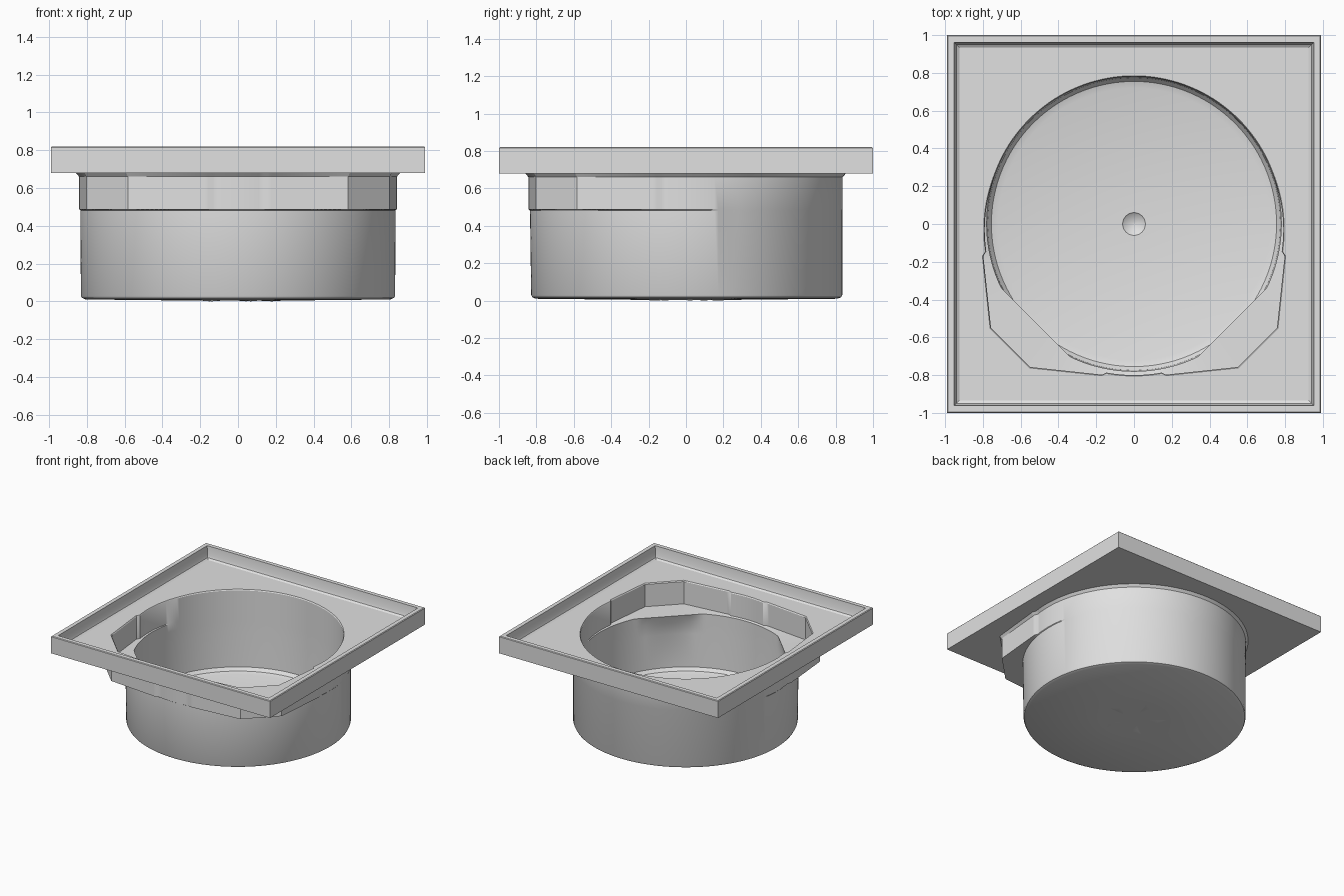
import bpy, bmesh, math
from mathutils import Vector

cube = bpy.data.objects.get("Cube")
if cube:
    bpy.data.objects.remove(cube, do_unlink=True)

# One plain grey for the whole basin
grey = bpy.data.materials.new("light_grey")
grey.use_nodes = True
colour = (0.75, 0.75, 0.75, 1)
grey.diffuse_color = colour
grey.node_tree.nodes["Principled BSDF"].inputs["Base Color"].default_value = colour

SEGMENTS = 240
ANGLES = [2 * math.pi * i / SEGMENTS for i in range(SEGMENTS)]


def finish(name, bm):
    bmesh.ops.recalc_face_normals(bm, faces=bm.faces[:])
    mesh = bpy.data.meshes.new(name)
    bm.to_mesh(mesh)
    bm.free()
    mesh.materials.append(grey)
    obj = bpy.data.objects.new(name, mesh)
    bpy.context.collection.objects.link(obj)
    bpy.ops.object.select_all(action='DESELECT')
    obj.select_set(True)
    bpy.context.view_layer.objects.active = obj
    bpy.ops.object.shade_smooth_by_angle(angle=math.radians(32))
    return obj


# Outline rules: each gives the (x, y) points of one ring
def circle(rear, front=None):
    front = rear if front is None else front
    ring = []
    for a in ANGLES:
        t = min(1, max(0, 0.5 - 1.5 * math.sin(a)))
        r = rear + (front - rear) * t
        ring.append(Vector((r * math.cos(a), r * math.sin(a))))
    return ring


def square(hx, hy):
    ring = []
    for a in ANGLES:
        c, s = math.cos(a), math.sin(a)
        m = max(abs(c), abs(s))
        ring.append(Vector((hx * c / m, hy * s / m)))
    return ring


def with_pockets(ring, start, corner):
    """Push the two front corners of a ring out to a chamfered pocket."""
    pts = [Vector(start), Vector(corner), Vector(corner[::-1]), Vector(start[::-1])]
    low = math.atan2(start[1], start[0])
    out = []
    for p in ring:
        d = Vector((abs(p.x), -p.y)).normalized()
        angle = math.atan2(d.y, d.x)
        r = p.length
        if low < angle < math.pi / 2 - low:
            hits = [a.cross(b) / d.cross(b - a) for a, b in zip(pts, pts[1:])]
            r = max(r, min(hits))
        out.append(p.normalized() * r)
    return out


def with_chords(ring, reach):
    """Cut the two front corners of a ring back to a diagonal chord."""
    out = []
    for p in ring:
        diagonal = (abs(p.x) - p.y) / math.sqrt(2)
        out.append(p * min(1, reach / diagonal) if diagonal > 0 else p)
    return out


inner = with_pockets(circle(0.78, 0.80), (0.80, 0.15), (0.757, 0.55))
inner_lip = with_pockets(circle(0.785, 0.805), (0.805, 0.15), (0.762, 0.5536))
outer = with_pockets(circle(0.838, 0.842), (0.842, 0.15), (0.803, 0.5834))
outer_flare = with_pockets(circle(0.855, 0.86), (0.86, 0.15), (0.815, 0.592))

# Wall section, from the drain up over the rim and down to the underside
sections = [
    # drain and inner floor
    (circle(0.012), 0.03), (circle(0.055), 0.045), (circle(0.06), 0.05),
    (circle(0.72), 0.055), (circle(0.755), 0.065), (circle(0.775), 0.09),
    # inner wall swelling into the two front shelves
    (circle(0.78), 0.36), (with_chords(circle(0.78), 0.757), 0.46),
    (with_chords(circle(0.78), 0.737), 0.525),
    (inner, 0.53), (inner, 0.712), (inner_lip, 0.72),
    # tray floor and raised rim
    (square(0.925, 0.935), 0.72), (square(0.94, 0.95), 0.73),
    (square(0.947, 0.957), 0.75), (square(0.952, 0.962), 0.82),
    (square(0.985, 0.995), 0.82), (square(0.99, 1.0), 0.815),
    (square(0.99, 1.0), 0.68),
    # outer wall with pocket boxes
    (outer_flare, 0.68), (outer, 0.66), (outer, 0.487),
    (circle(0.836, 0.834), 0.482), (circle(0.836, 0.828), 0.03),
    (circle(0.83, 0.822), 0.018), (circle(0.81, 0.805), 0.01),
    (circle(0.25), 0.004),
]

bm = bmesh.new()
rings = [[bm.verts.new((p.x, p.y, z)) for p in ring] for ring, z in sections]
for lower, upper in zip(rings, rings[1:]):
    for i in range(SEGMENTS):
        j = (i + 1) % SEGMENTS
        bm.faces.new((lower[i], lower[j], upper[j], upper[i]))
bm.faces.new(rings[0])
bm.faces.new(rings[-1])
finish("square_tray_basin", bm)

# Five shallow pinwheel vanes around the drain on the underside
bm = bmesh.new()
for k in range(5):
    turn = math.tau * k / 5


    def polar(r, degrees, z):
        a = turn + math.radians(degrees)
        return bm.verts.new((r * math.cos(a), r * math.sin(a), z))


    base = [polar(0.07, 0, 0.006), polar(0.27, 0, 0.006), polar(0.19, 26, 0.006)]
    tip = polar(0.18, 4, 0)
    bm.faces.new(base)
    for i in range(3):
        bm.faces.new((base[i], base[(i + 1) % 3], tip))
finish("underside_vanes", bm)
